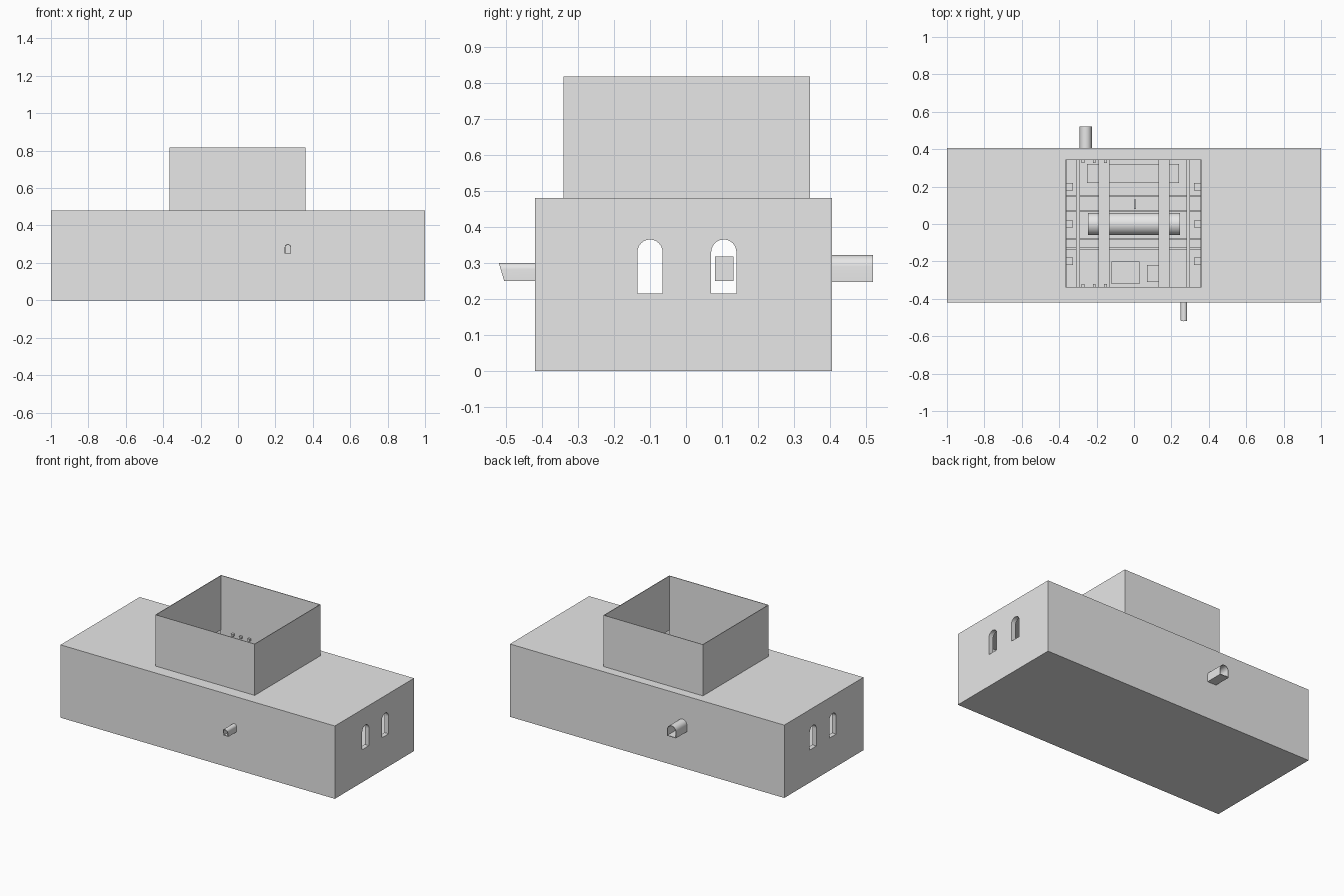
import bpy, bmesh, math
from mathutils import Vector

cube = bpy.data.objects.get("Cube")
if cube:
    bpy.data.objects.remove(cube, do_unlink=True)

stone = bpy.data.materials.new("plain_grey")
stone.use_nodes = True
stone.diffuse_color = (0.8, 0.8, 0.8, 1)
stone.node_tree.nodes["Principled BSDF"].inputs["Base Color"].default_value = (0.8, 0.8, 0.8, 1)


def finish(name, bm):
    bmesh.ops.recalc_face_normals(bm, faces=bm.faces)
    mesh = bpy.data.meshes.new(name)
    bm.to_mesh(mesh)
    bm.free()
    mesh.materials.append(stone)
    ob = bpy.data.objects.new(name, mesh)
    bpy.context.collection.objects.link(ob)
    return ob


def box(name, x, y, z):
    """Box from (low, high) pairs."""
    bm = bmesh.new()
    bmesh.ops.create_cube(bm, size=1)
    for v in bm.verts:
        v.co = Vector([a + (b - a) * (c + 0.5) for (a, b), c in zip((x, y, z), v.co)])
    return finish(name, bm)


def arch(name, axis, centre, width, z, span, slant=0):
    """Round-topped prism along x or y; slant pushes its first end out at the top."""
    r = width / 2
    spring = z[1] - r
    pts = [(-r, z[0]), (r, z[0])]
    pts += [(r * math.cos(math.pi * i / 12), spring + r * math.sin(math.pi * i / 12))
            for i in range(13)]
    bm = bmesh.new()
    rings = []
    for k, along in enumerate(span):
        ring = []
        for u, h in pts:
            a = along - (slant * (h - z[0]) / (z[1] - z[0]) if k == 0 else 0)
            co = (a, centre + u, h) if axis == "x" else (centre + u, a, h)
            ring.append(bm.verts.new(co))
        rings.append(ring)
        bm.faces.new(ring)
    n = len(pts)
    for i in range(n):
        j = (i + 1) % n
        bm.faces.new((rings[0][i], rings[0][j], rings[1][j], rings[1][i]))
    return finish(name, bm)


def cut(target, cutter):
    cutter.hide_render = True
    mod = target.modifiers.new("cut", "BOOLEAN")
    mod.operation = "DIFFERENCE"
    mod.solver = "EXACT"
    mod.object = cutter
    bpy.context.view_layer.update()
    graph = bpy.context.evaluated_depsgraph_get()
    mesh = bpy.data.meshes.new_from_object(target.evaluated_get(graph))
    target.modifiers.clear()
    target.data = mesh
    bpy.data.objects.remove(cutter, do_unlink=True)


def smooth(ob):
    bpy.ops.object.select_all(action="DESELECT")
    ob.select_set(True)
    bpy.context.view_layer.objects.active = ob
    bpy.ops.object.shade_smooth_by_angle(angle=math.radians(35))


# Main building: hollow block with an open shaft in the roof
LEFT, RIGHT, FRONT, BACK, ROOF = -0.365, 0.36, -0.34, 0.345, 0.48
building = box("building_shell", (-1, 1), (-0.42, 0.405), (0, ROOF))
cut(building, box("cavity", (-0.97, 0.97), (-0.395, 0.38), (0.2, 0.46)))
cut(building, box("roof_opening", (LEFT, RIGHT), (FRONT, BACK), (0.4, 0.6)))

# Two arched windows run through both end walls
for y in (-0.1, 0.105):
    cut(building, arch("window_cutter", "x", y, 0.07, (0.215, 0.365), (-1.1, 1.1)))

# Arched spouts through the front and back walls
spouts = (("front_spout", 0.267, 0.035, (0.25, 0.3), (-0.505, -0.4), 0.015),
          ("back_spout", -0.258, 0.065, (0.247, 0.322), (0.52, 0.385), 0))
for name, x, width, z, span, slant in spouts:
    t = 0.004
    bore = (z[0] + t, z[1] - t)
    over = (span[0] + math.copysign(0.02, span[0]), span[1] - math.copysign(0.05, span[0]))
    cut(building, arch("wall_bore", "y", x, width - 2 * t, bore, over))
    spout = arch(name, "y", x, width, z, span, slant)
    cut(spout, arch("spout_bore", "y", x, width - 2 * t, bore, over))
    smooth(spout)

# Open tower; its front and back walls carry on down into the room
T, TOP = 0.004, 0.818
box("tower_front_wall", (LEFT, RIGHT), (FRONT, FRONT + T), (0.2, TOP))
box("tower_back_wall", (LEFT, RIGHT), (BACK - T, BACK), (0.2, TOP))
box("tower_right_wall", (LEFT, LEFT + T), (FRONT, BACK), (0.46, TOP))
box("tower_left_wall", (RIGHT - T, RIGHT), (FRONT, BACK), (0.46, TOP))

# Long beams across the shaft
for i, (a, b) in enumerate(((-0.31, -0.29), (-0.19, -0.13), (0.13, 0.19), (0.28, 0.3))):
    box(f"long_beam_{i}", (a, b), (FRONT + T, BACK - T), (0.385, 0.425))

# Thin cross beams under them
for i, y in enumerate((0.15, 0.07, -0.08, -0.13)):
    box(f"cross_beam_{i}", (LEFT, RIGHT), (y - 0.006, y + 0.006), (0.368, 0.385))

# Wall brackets on both sides
for side, edge in ((1, RIGHT), (-1, LEFT)):
    for y in (-0.2, 0, 0.2):
        inner = edge - side * 0.04
        box("wall_bracket", sorted((edge, inner)), (y - 0.02, y + 0.02), (0.4, 0.44))

# Room contents: drum, shelf, chests and a hanging panel
drum_mesh = bmesh.new()
bmesh.ops.create_cone(drum_mesh, cap_ends=True, segments=24, radius1=0.06,
                      radius2=0.06, depth=0.49)
for v in drum_mesh.verts:
    v.co = Vector((v.co.z, v.co.y, v.co.x + 0.29))
smooth(finish("drum", drum_mesh))
box("back_shelf", (-0.25, 0.24), (0.22, 0.32), (0.2, 0.32))
box("large_chest", (-0.12, 0.03), (-0.32, -0.2), (0.2, 0.3))
box("chest_lid", (-0.11, -0.04), (-0.29, -0.24), (0.3, 0.306))
box("small_chest", (0.07, 0.13), (-0.31, -0.22), (0.2, 0.28))
box("hanging_panel", (0, 0.01), (0.08, 0.132), (0.25, 0.318))

# Pegs high on the front and back walls
for y in ((FRONT + T, FRONT + 0.02), (BACK - 0.02, BACK - T)):
    for i in range(3):
        x = -0.28 + i * 0.06
        box("wall_peg", (x, x + 0.015), y, (0.445, 0.46))
